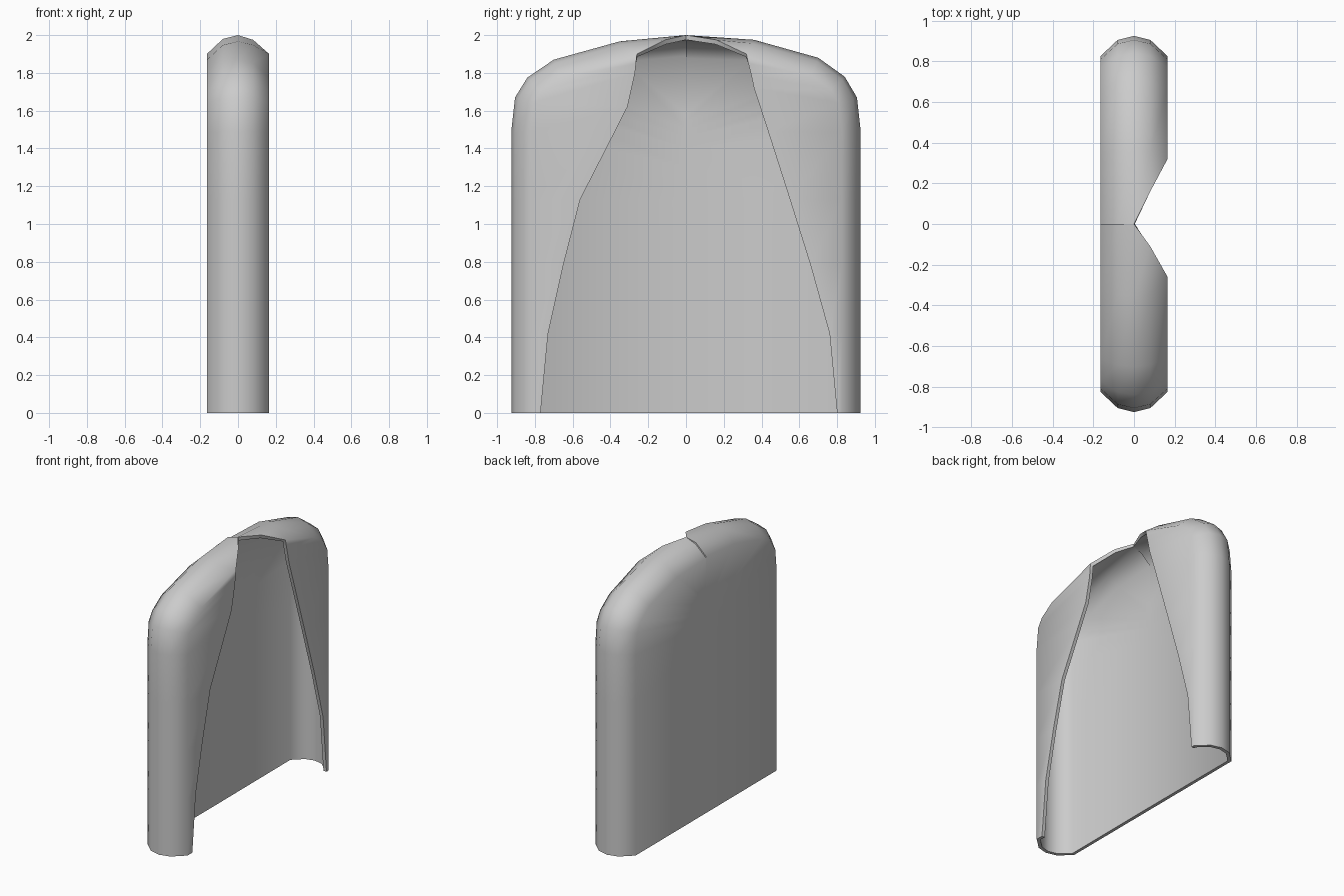
import bpy, bmesh
from mathutils import Vector

if "Cube" in bpy.data.objects:
    bpy.data.objects.remove(bpy.data.objects["Cube"])

# Outline stations of each half (distance from centre, height), bottom to crown
OUT_R = [(.925, 0), (.925, .42), (.925, .78), (.925, 1.13), (.925, 1.49),
         (.905, 1.67), (.84, 1.78), (.70, 1.88), (.36, 1.975), (0, 2)]
OUT_L = [(.925, 0), (.925, .42), (.925, .78), (.925, 1.13), (.925, 1.49),
         (.905, 1.67), (.84, 1.775), (.70, 1.87), (.35, 1.967), (0, 2)]
# Edge of the front opening, one point per station
OPEN_R = [(.80, 0), (.76, .42), (.66, .78), (.55, 1.13), (.435, 1.49),
          (.36, 1.72), (.345, 1.79), (.33, 1.85), (.32, 1.9), (.32, 1.9)]
OPEN_L = [(.77, 0), (.73, .42), (.65, .78), (.56, 1.13), (.376, 1.49),
          (.31, 1.62), (.27, 1.8), (.265, 1.85), (.26, 1.9), (.26, 1.9)]
# Heights where the stations meet the centre line of the back
MID = [0, .42, .78, 1.13, 1.3, 1.4, 1.46, 1.5, 1.54, 1.58]
# Rounded rim cross-section (x, inset)
RIM = [(-.165, .10), (-.08, .02), (0, 0), (.08, .02), (.165, .10)]


def half(bm, s, outline, opening, front_end, drop):
    """One side of the shell: back panel, rounded rim, front panel."""
    rows, n = [], len(outline)
    for i, (y, z) in enumerate(outline):
        a = Vector(outline[max(i - 1, 0)])
        b = Vector(outline[min(i + 1, n - 1)])
        t = (b - a).normalized()
        nrm = Vector((t.y, -t.x))
        if i == n - 1:
            nrm = Vector((0, 1))
        row = [(-.165, 0, MID[i])]
        for x, d in RIM:
            p = Vector((y, z)) - nrm * d
            if i == n - 1 and x < 0:
                p.y -= drop
            if i == n - 1 and x == .08:
                p = Vector((front_end, 1.975))
            if i >= n - 2 and x == .165:
                p = Vector(opening[i])
            row.append((x, s * p.x, p.y))
        row.append((.165, s * opening[i][0], opening[i][1]))
        rows.append([bm.verts.new(c) for c in row])
    for r0, r1 in zip(rows, rows[1:]):
        for j in range(len(r0) - 1):
            q = [r0[j], r0[j + 1], r1[j + 1], r1[j]]
            bm.faces.new(q if s < 0 else q[::-1])


bm = bmesh.new()
half(bm, 1, OUT_R, OPEN_R, .16, .012)
half(bm, -1, OUT_L, OPEN_L, .11, 0)
bmesh.ops.remove_doubles(bm, verts=bm.verts, dist=.0005)
bmesh.ops.dissolve_degenerate(bm, edges=bm.edges, dist=.0005)
bmesh.ops.recalc_face_normals(bm, faces=bm.faces)
bm.normal_update()
# Make the back face outward so the wall thickens inward
if sum(f.normal.x * f.calc_area() for f in bm.faces
       if f.calc_center_median().x < -.16) > 0:
    bmesh.ops.reverse_faces(bm, faces=bm.faces)
mesh = bpy.data.meshes.new("open_shell")
bm.to_mesh(mesh)
bm.free()
shell = bpy.data.objects.new("open_shell", mesh)
bpy.context.collection.objects.link(shell)

# Wall thickness
sol = shell.modifiers.new("wall", 'SOLIDIFY')
sol.thickness = .025
sol.offset = -1
bpy.context.view_layer.objects.active = shell
shell.select_set(True)
bpy.ops.object.modifier_apply(modifier=sol.name)
bpy.ops.object.shade_smooth_by_angle(angle=1.0)
